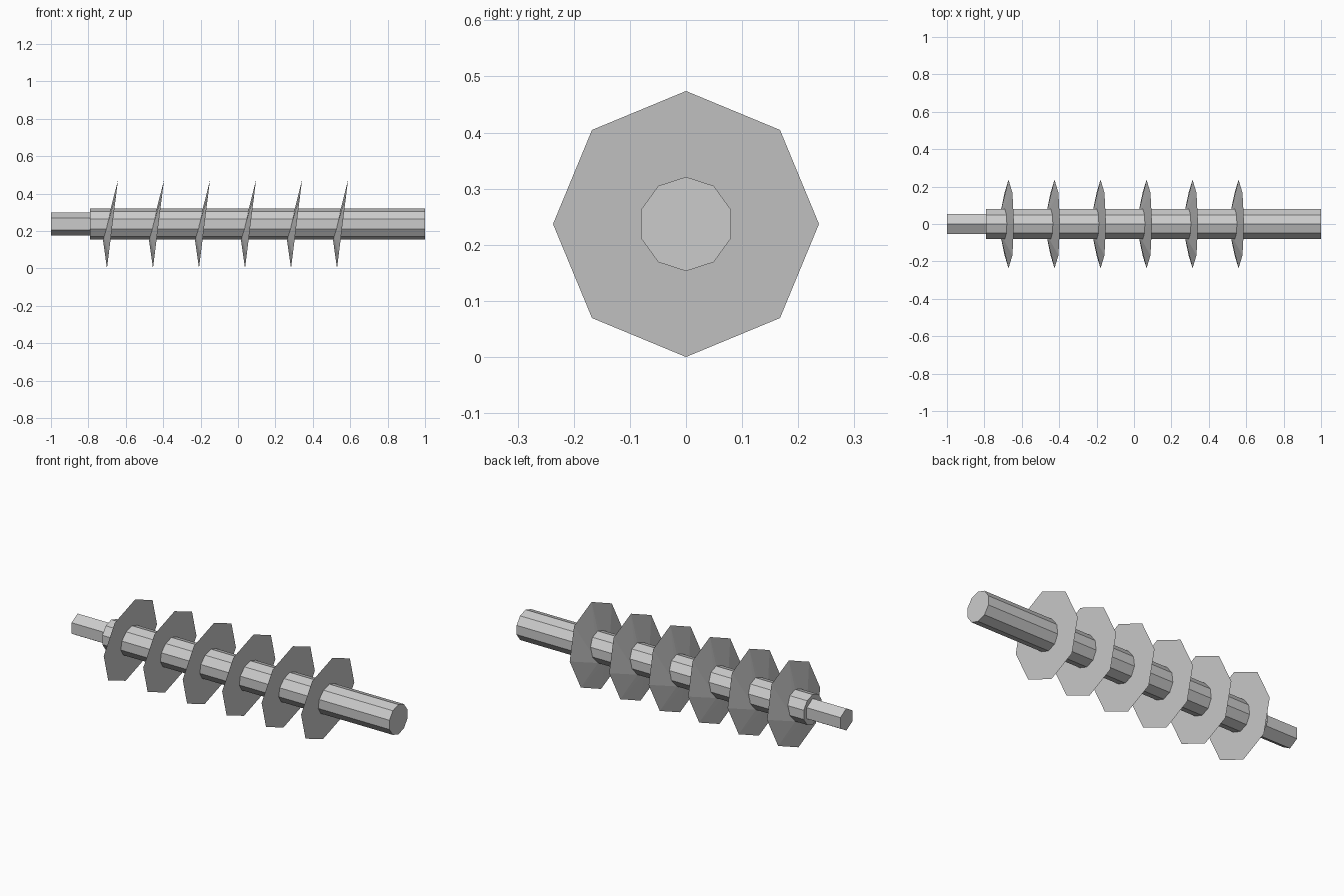
import bpy, bmesh
from math import sin, cos, tau
from mathutils import Vector

if "Cube" in bpy.data.objects:
    bpy.data.objects.remove(bpy.data.objects["Cube"])

AXIS_Z = 0.237


def ring(n, r, x=0.0, slope=0.0):
    """Polygon around the x axis, first corner on top; slope leans it along x."""
    return [Vector((x + slope * r * cos(tau * i / n),
                    r * sin(tau * i / n),
                    r * cos(tau * i / n))) for i in range(n)]


def hull_object(name, points, x=0.0):
    """Closed flat-shaded solid around two rings."""
    bm = bmesh.new()
    for p in points:
        bm.verts.new(p)
    bmesh.ops.convex_hull(bm, input=bm.verts[:])
    bmesh.ops.dissolve_limit(bm, angle_limit=0.002, verts=bm.verts[:], edges=bm.edges[:])
    bmesh.ops.recalc_face_normals(bm, faces=bm.faces[:])
    mesh = bpy.data.meshes.new(name)
    bm.to_mesh(mesh)
    bm.free()
    obj = bpy.data.objects.new(name, mesh)
    obj.location = (x, 0, AXIS_Z)
    bpy.context.collection.objects.link(obj)
    return obj


# Ten-sided main shaft and hexagonal drive end
hull_object("main_shaft", ring(10, 0.084, -0.79) + ring(10, 0.084, 1.0))
hull_object("drive_end", ring(6, 0.062, -1.0) + ring(6, 0.062, -0.79))

# Six leaning octagonal blades: flat on +x, thickened at the lower hub on -x
for i in range(6):
    blade = ring(8, 0.237, 0.0, 0.125) + ring(10, 0.084, -0.021, 0.36)
    hull_object(f"screw_blade_{i + 1}", blade, -0.671 + 0.246 * i)
